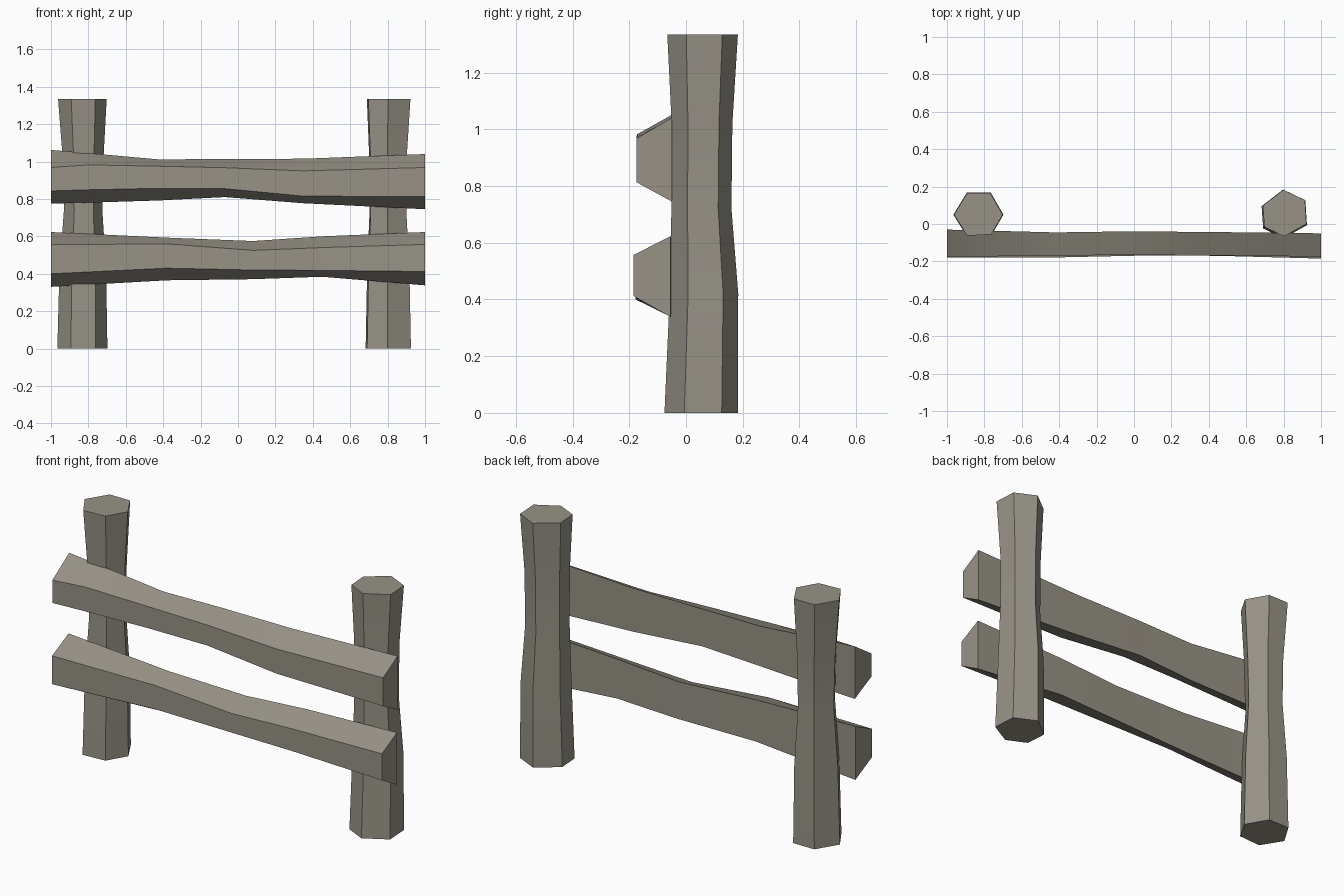
import bpy, bmesh

if "Cube" in bpy.data.objects:
    bpy.data.objects.remove(bpy.data.objects["Cube"])

# Weathered wood colour
wood = bpy.data.materials.new("weathered_wood")
wood.diffuse_color = (.31, .29, .24, 1)
wood.use_nodes = True
wood.node_tree.nodes["Principled BSDF"].inputs["Base Color"].default_value = wood.diffuse_color


def loft(name, rings):
    """Skin a closed solid through matching rings, keeping lengthwise edges sharp."""
    bm = bmesh.new()
    vr = [[bm.verts.new(p) for p in r] for r in rings]
    n = len(vr[0])
    for a, b in zip(vr, vr[1:]):
        for i in range(n):
            j = (i + 1) % n
            bm.faces.new((a[i], a[j], b[j], b[i]))
    bm.faces.new(vr[0])
    bm.faces.new(vr[-1])
    bmesh.ops.recalc_face_normals(bm, faces=bm.faces)
    me = bpy.data.meshes.new(name)
    bm.to_mesh(me)
    bm.free()
    me.materials.append(wood)
    ob = bpy.data.objects.new(name, me)
    bpy.context.collection.objects.link(ob)
    bpy.ops.object.select_all(action='DESELECT')
    ob.select_set(True)
    bpy.context.view_layer.objects.active = ob
    bpy.ops.object.shade_smooth_by_angle(angle=.45)


def post(name, outline, centre, levels):
    """Six-sided post: outline scaled about its centre at each height."""
    cx, cy = centre
    loft(name, [[(cx + ox + (x - cx) * s, cy + oy + (y - cy) * s, z) for x, y in outline]
                for z, s, ox, oy in levels])


def rail(name, stations):
    """Split-log rail: flat back, bevelled top and bottom.
    Station: x, back top z, front top z, front bottom z, back bottom z, back y, front y"""
    loft(name, [[(x, yb, a), (x, yf, b), (x, yf, c), (x, yb, d)]
                for x, a, b, c, d, yb, yf in stations])


# Posts, pinched towards the middle
post("left_post",
     [(-.962, .05), (-.892, .165), (-.768, .165), (-.702, .05), (-.763, -.055), (-.892, -.063)],
     (-.832, .053),
     [(0, 1.03, 0, 0), (.42, .96, .002, .002), (.74, .79, .004, .002),
      (1.0, .83, .004, 0), (1.335, 1, 0, 0)])
post("right_post",
     [(.687, .10), (.797, .185), (.912, .13), (.92, .003), (.80, -.064), (.695, -.014)],
     (.805, .06),
     [(0, 1.04, 0, -.007), (.42, .97, 0, .003), (.72, .85, -.002, -.006),
      (1.02, .86, -.002, -.004), (1.335, 1, .002, -.002)])

# Horizontal rails on the front of the posts
rail("upper_rail", [
    (-1.0, 1.062, .968, .843, .775, -.03, -.175),
    (-.80, 1.045, .982, .849, .780, -.035, -.173),
    (-.42, 1.011, .975, .857, .792, -.045, -.170),
    (-.07, 1.014, .967, .855, .810, -.04, -.165),
    (.35, 1.015, .950, .815, .777, -.042, -.168),
    (1.0, 1.04, .968, .813, .745, -.05, -.174)])
rail("lower_rail", [
    (-1.0, .623, .555, .400, .330, -.035, -.178),
    (-.38, .593, .560, .430, .365, -.06, -.178),
    (.08, .575, .525, .420, .371, -.045, -.168),
    (.45, .600, .540, .418, .384, -.045, -.170),
    (1.0, .623, .557, .412, .338, -.054, -.185)])
